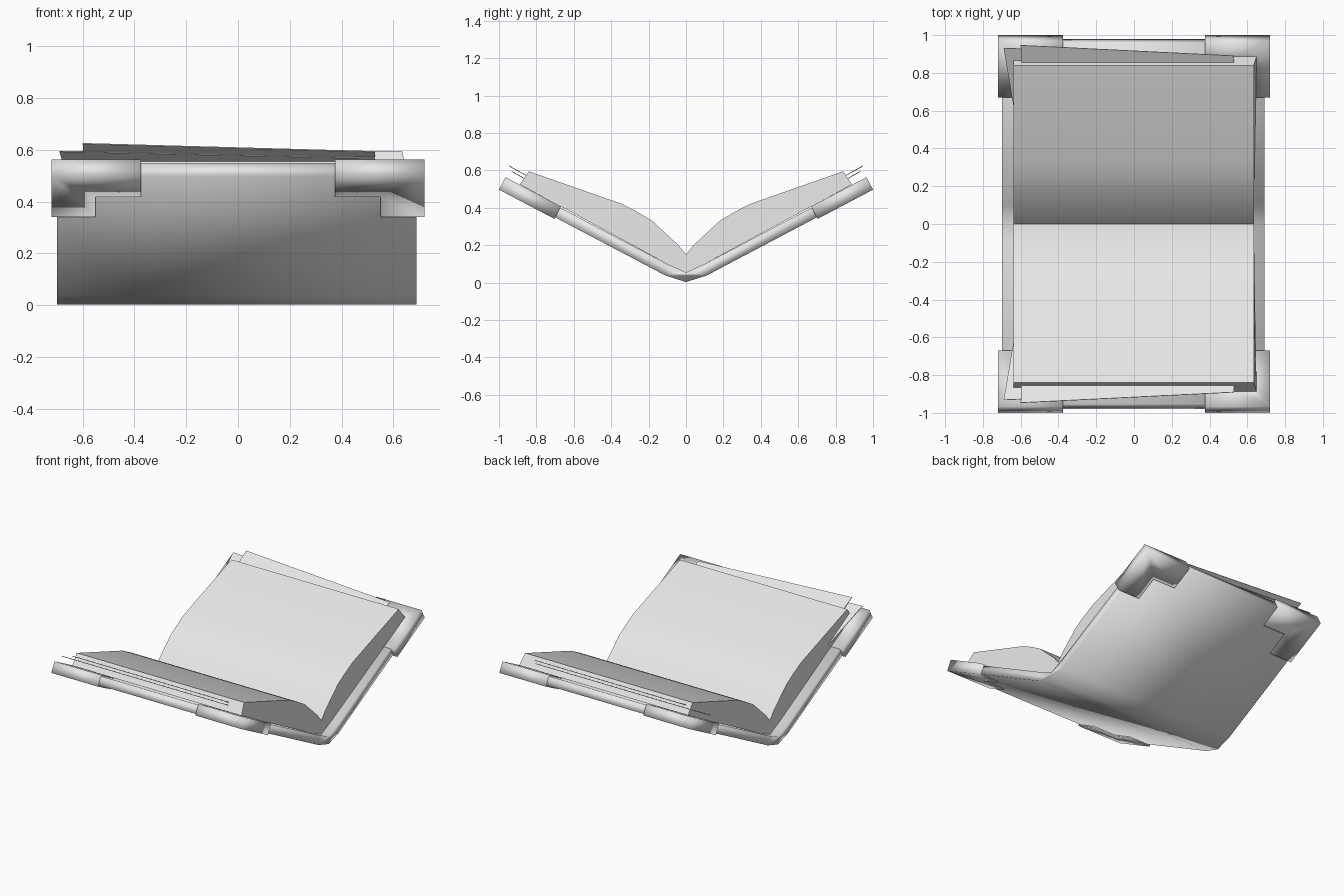
import bpy, bmesh, math
from mathutils import Vector

if "Cube" in bpy.data.objects:
    bpy.data.objects.remove(bpy.data.objects["Cube"])

grey = bpy.data.materials.new("light_grey")
grey.diffuse_color = (0.8, 0.8, 0.8, 1)
grey.use_nodes = True
grey.node_tree.nodes["Principled BSDF"].inputs["Base Color"].default_value = (0.8, 0.8, 0.8, 1)


def prism(name, base, offset, mirror=(False, True), sharp=None):
    """Sweep a closed outline by an offset; mirror the result on x and y."""
    bm = bmesh.new()
    face = bm.faces.new([bm.verts.new(p) for p in base])
    swept = bmesh.ops.extrude_face_region(bm, geom=[face])["geom"]
    bmesh.ops.translate(bm, vec=offset, verts=[v for v in swept if isinstance(v, bmesh.types.BMVert)])
    bmesh.ops.recalc_face_normals(bm, faces=bm.faces)
    mesh = bpy.data.meshes.new(name)
    bm.to_mesh(mesh)
    bm.free()
    mesh.materials.append(grey)
    mesh.shade_smooth()
    if sharp is not None:
        mesh.set_sharp_from_angle(angle=math.radians(sharp))
    ob = bpy.data.objects.new(name, mesh)
    bpy.context.collection.objects.link(ob)
    if any(mirror):
        mod = ob.modifiers.new("mirror", "MIRROR")
        mod.use_axis = (mirror[0], mirror[1], False)
        mod.use_mirror_merge = False
    return ob


# Cover: one bent board with a rounded spine
outer = [(0, 0.003), (0.11, 0.038), (0.98, 0.497)]
inner = [(0.953, 0.549), (0.1, 0.1), (0, 0.055)]
half = outer + inner
other = [(-y, z) for y, z in reversed(half[1:-1])]
prism("cover", [(-0.7, y, z) for y, z in half + other], (1.39, 0, 0), (False, False))

# Page blocks: curved top, slanted fore edge
pages = [(0, 0.055), (0, 0.15), (0.04, 0.2), (0.18, 0.33), (0.25, 0.372),
         (0.34, 0.42), (0.84, 0.595), (0.888, 0.525), (0.1, 0.1)]
block = prism("page_block", [(-0.638, y, z) for y, z in pages], (1.272, 0, 0), sharp=30)
for v in block.data.vertices:
    if v.co.x > 0 and v.co.y > 0.86:
        v.co.x += 0.015

# Corner caps: L-shaped plates wrapped round the cover corners
along = Vector((0, 0.885, 0.466))
normal = Vector((0, -0.466, 0.885))
corner = Vector((0, 1.0, 0.497))
ell = [(0.375, 0), (0.72, 0), (0.72, 0.335), (0.55, 0.335), (0.55, 0.17), (0.375, 0.17)]
prism("corner_cap", [corner - along * s + Vector((x, 0, 0)) for x, s in ell],
      normal * 0.075, (True, True))


# Loose sheets slipping out of the pages
def sheet(name, outline, edge_y, edge_z):
    pts = [(x, y, edge_z + (y - edge_y) * 0.56) for x, y in outline]
    prism(name, pts, normal * 0.004, sharp=30)


sheet("lower_sheet", [(-0.69, 0.933), (0.53, 0.885), (0.5, 0.4), (-0.6, 0.4)], 0.935, 0.594)
sheet("upper_sheet", [(-0.6, 0.948), (0.53, 0.892), (0.53, 0.4), (-0.58, 0.4)], 0.95, 0.624)
